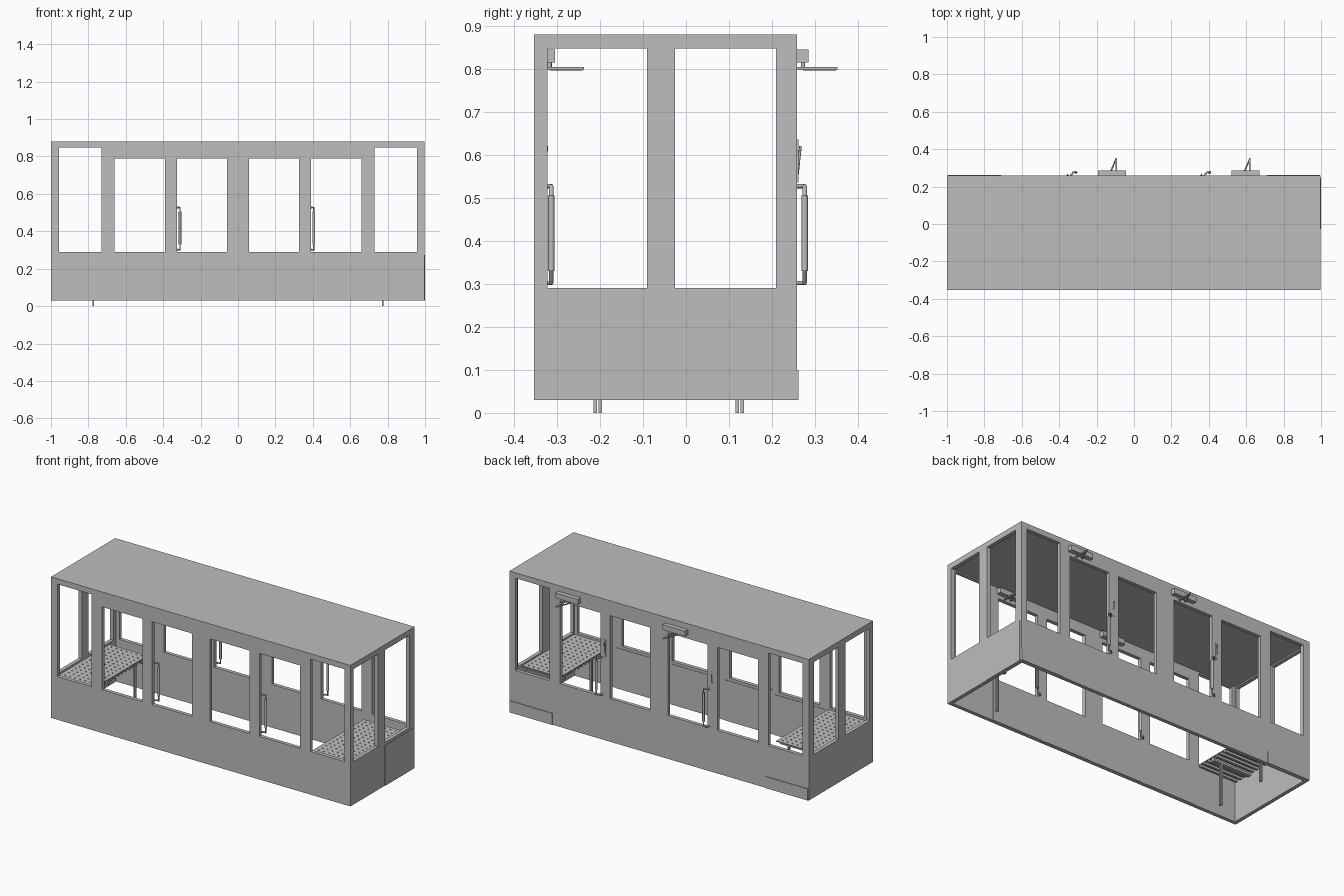
import bpy, bmesh
from mathutils import Vector

if "Cube" in bpy.data.objects:
    bpy.data.objects.remove(bpy.data.objects["Cube"])

grey = bpy.data.materials.new("plain grey")
grey.use_nodes = True
COLOUR = (0.51, 0.51, 0.51, 1)
grey.diffuse_color = COLOUR
grey.node_tree.nodes["Principled BSDF"].inputs["Base Color"].default_value = COLOUR


def finish(name, bm):
    bmesh.ops.recalc_face_normals(bm, faces=bm.faces[:])
    mesh = bpy.data.meshes.new(name)
    bm.to_mesh(mesh)
    bm.free()
    mesh.materials.append(grey)
    ob = bpy.data.objects.new(name, mesh)
    bpy.context.collection.objects.link(ob)
    return ob


def box(name, x, y, z):
    """Box given by its (low, high) range on each axis."""
    bm = bmesh.new()
    bmesh.ops.create_cube(bm, size=1)
    for v in bm.verts:
        v.co = [r[0] + (c + 0.5) * (r[1] - r[0]) for c, r in zip(v.co, (x, y, z))]
    return finish(name, bm)


def pierced(name, u, v, holes, place, thickness):
    """Flat sheet with rectangular holes, extruded along a vector."""
    us = sorted({*u, *(h[0] for h in holes), *(h[1] for h in holes)})
    vs = sorted({*v, *(h[2] for h in holes), *(h[3] for h in holes)})
    bm = bmesh.new()
    for a, b in zip(us, us[1:]):
        for c, d in zip(vs, vs[1:]):
            m, n = (a + b) / 2, (c + d) / 2
            if not any(h[0] < m < h[1] and h[2] < n < h[3] for h in holes):
                bm.faces.new([bm.verts.new(place(*p)) for p in ((a, c), (b, c), (b, d), (a, d))])
    bmesh.ops.remove_doubles(bm, verts=bm.verts[:], dist=1e-5)
    ext = bmesh.ops.extrude_face_region(bm, geom=bm.faces[:], use_keep_orig=True)
    moved = [e for e in ext["geom"] if isinstance(e, bmesh.types.BMVert)]
    bmesh.ops.translate(bm, verts=moved, vec=Vector(thickness))
    return finish(name, bm)


def rod(name, points, radius):
    """Round bar through a list of points."""
    curve = bpy.data.curves.new(name, "CURVE")
    curve.dimensions = "3D"
    curve.bevel_depth = radius
    curve.bevel_resolution = 2
    curve.use_fill_caps = True
    spline = curve.splines.new("POLY")
    spline.points.add(len(points) - 1)
    for p, co in zip(spline.points, points):
        p.co = (*co, 1)
    curve.materials.append(grey)
    ob = bpy.data.objects.new(name, curve)
    bpy.context.collection.objects.link(ob)
    return ob


FRONT, BACK, LOW, TOP = -0.353, 0.258, 0.03, 0.88
WALL, ROOF, SILL, HEAD = 0.022, 0.025, 0.29, 0.79
END_HEAD = 0.847
END = 0.997

# Long walls with six openings each
openings = []
for a, b, head in ((0.06, 0.325, HEAD), (0.39, 0.66, HEAD), (0.73, 0.957, END_HEAD)):
    openings += [(a, b, SILL, head), (-b, -a, SILL, head)]
for name, y, t in (("front_wall", FRONT, WALL), ("back_wall", BACK, -WALL)):
    pierced(name, (-1, END), (LOW, TOP - ROOF), openings,
            lambda u, v, y=y: (u, y, v), (0, t, 0))

# End walls with two openings each
side_openings = [(-0.322, -0.091, SILL, END_HEAD), (-0.025, 0.209, SILL, END_HEAD)]
for name, x, t in (("left_end_wall", END, -WALL), ("right_end_wall", -1, WALL)):
    pierced(name, (FRONT + WALL, BACK - WALL), (LOW, TOP - ROOF), side_openings,
            lambda u, v, x=x: (x, u, v), (t, 0, 0))

box("roof", (-1, END), (FRONT, BACK), (TOP - ROOF, TOP))

# Thin cover panels
box("end_cover_panel", (END, 1), (-0.026, 0.246), (LOW, 0.274))
for i, (a, b) in enumerate(((0.36, 0.7), (0.03, 0.33), (-0.33, -0.03), (-0.7, -0.36))):
    box(f"inner_panel_{i}", (a, b), (FRONT + WALL, FRONT + WALL + 0.003), (LOW, 0.274))
for s, side in ((1, "left"), (-1, "right")):
    x = sorted((s * 0.71, s * 0.995))
    box(f"{side}_kick_plate", x, (BACK, BACK + 0.004), (LOW, 0.1))

# Door hardware, the same on both long walls
for wall, y in (("front", FRONT + WALL), ("back", BACK)):
    for i, x in enumerate((-0.31, 0.405)):
        tag = f"{wall}_{i}"
        grip = y + 0.018
        # pull handle with a thicker grip
        rod(f"pull_handle_{tag}", [(x - 0.03, y, 0.302), (x - 0.015, grip, 0.302), (x, grip, 0.302),
                                   (x, grip, 0.527), (x - 0.015, grip, 0.527),
                                   (x - 0.03, y, 0.527)], 0.005)
        rod(f"handle_grip_{tag}", [(x, grip, 0.33), (x, grip, 0.505)], 0.0075)
        # door closer with folding arm
        cx = x + 0.192
        box(f"closer_body_{tag}", (cx - 0.075, cx + 0.075), (y, y + 0.027), (0.814, 0.845))
        rod(f"closer_pivot_{tag}", [(cx - 0.01, y + 0.014, 0.814), (cx - 0.01, y + 0.014, 0.797)], 0.005)
        tip = y + 0.094
        box(f"closer_arm_{tag}", (cx + 0.018, cx + 0.027), (y, tip), (0.797, 0.804))
        rod(f"closer_link_{tag}", [(cx - 0.01, y + 0.014, 0.8), (cx + 0.022, tip - 0.004, 0.8)], 0.004)
        # small latch lever and lock
        rod(f"latch_lever_{tag}", [(x - 0.045, y, 0.545), (x - 0.045, y + 0.008, 0.62)], 0.003)
        box(f"lock_plate_{tag}", (x - 0.052, x - 0.038), (y, y + 0.003), (0.535, 0.635))

# Benches at both ends
SEAT_Y = (-0.325, 0.17)
for s, side in ((1, "left"), (-1, "right")):
    x0, x1 = sorted((s * 0.72, s * 0.974))
    holes = []
    for i in range(7):
        for j in range(14):
            u = x0 + 0.025 + i * 0.033
            v = SEAT_Y[0] + 0.025 + j * 0.034
            holes.append((u, u + 0.008, v, v + 0.008))
    pierced(f"{side}_seat_plate", (x0, x1), SEAT_Y, holes,
            lambda u, v: (u, v, 0.276), (0, 0, 0.005))
    for j in range(14):
        y = SEAT_Y[0] + 0.007 + j * 0.034
        box(f"{side}_seat_slat_{j}", (x0, x1), (y, y + 0.014), (0.262, 0.275))
    lx = s * 0.775
    for leg, y in (("front", -0.205), ("back", 0.125)):
        box(f"{side}_seat_beam_{leg}", (x0, x1), (y - 0.01, y + 0.01), (0.25, 0.262))
        for k, d in enumerate((-0.006, 0.006)):
            box(f"{side}_{leg}_leg_{k}", (lx - 0.004, lx + 0.004),
                (y + d - 0.004, y + d + 0.004), (0, 0.25))
